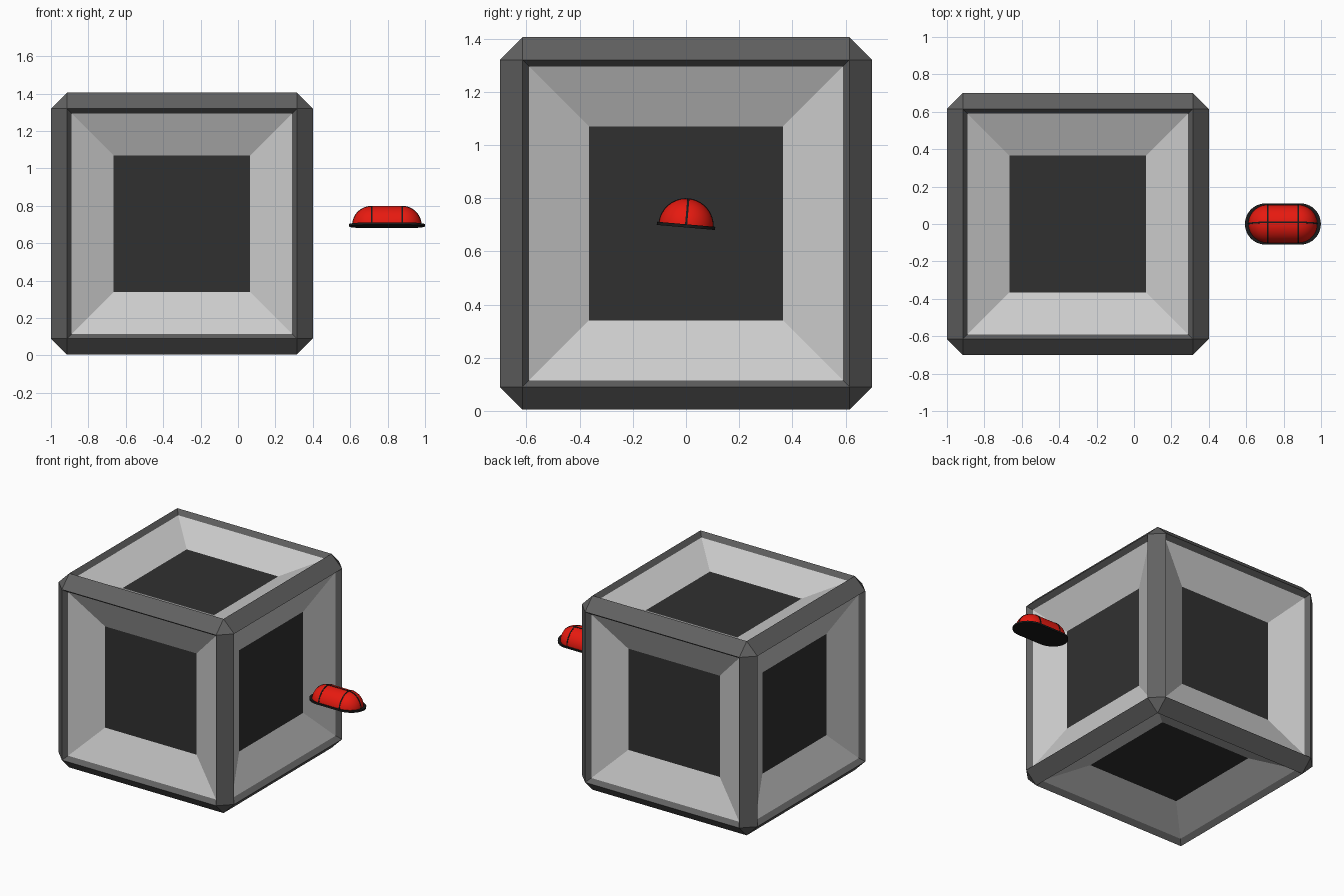
import bpy, bmesh
from math import sin, cos, pi, radians
from mathutils import Vector, Matrix

if "Cube" in bpy.data.objects:
    bpy.data.objects.remove(bpy.data.objects["Cube"])


def material(name, r, g, b):
    m = bpy.data.materials.new(name)
    m.diffuse_color = (r, g, b, 1)
    m.use_nodes = True
    m.node_tree.nodes["Principled BSDF"].inputs["Base Color"].default_value = m.diffuse_color
    return m


dark = material("dark_grey", 0.12, 0.12, 0.12)
light = material("light_grey", 0.55, 0.55, 0.55)
black = material("black", 0.01, 0.01, 0.01)
deep = material("deep_grey", 0.03, 0.03, 0.03)
red = material("red", 0.8, 0.01, 0.005)


def finish(bm, name, mats, matrix, smooth=False):
    bmesh.ops.recalc_face_normals(bm, faces=bm.faces)
    me = bpy.data.meshes.new(name)
    bm.to_mesh(me)
    bm.free()
    for m in mats:
        me.materials.append(m)
    ob = bpy.data.objects.new(name, me)
    bpy.context.collection.objects.link(ob)
    ob.matrix_world = matrix
    if smooth:
        bpy.ops.object.select_all(action='DESELECT')
        ob.select_set(True)
        bpy.context.view_layer.objects.active = ob
        bpy.ops.object.shade_smooth_by_angle(angle=radians(35))
    return ob


def arc(cx, r, a0, a1, n=12):
    return [(cx + r * cos(a0 + (a1 - a0) * i / n), r * sin(a0 + (a1 - a0) * i / n))
            for i in range(n + 1)]


def prism(name, points, offset, mat, matrix):
    """Extrude a closed outline of 3D points along offset."""
    bm = bmesh.new()
    face = bm.faces.new([bm.verts.new(p) for p in points])
    ext = bmesh.ops.extrude_face_region(bm, geom=[face], use_keep_orig=True)
    moved = [e for e in ext["geom"] if isinstance(e, bmesh.types.BMVert)]
    bmesh.ops.translate(bm, verts=moved, vec=Vector(offset))
    return finish(bm, name, [mat], matrix, True)


# Cube body: chamfered edges, a steep rim and a sloped recess on each side
bm = bmesh.new()
bmesh.ops.create_cube(bm, size=1.4)
bmesh.ops.bevel(bm, geom=bm.edges[:], offset=0.085, segments=1, affect='EDGES')
panels = sorted(bm.faces, key=lambda f: f.calc_area())[-6:]
bmesh.ops.inset_individual(bm, faces=panels, thickness=0.025, depth=-0.035,
                           use_even_offset=True)
slopes = bmesh.ops.inset_individual(bm, faces=panels, thickness=0.225, depth=-0.10,
                                    use_even_offset=True)["faces"]
for f in slopes:
    f.material_index = 1
for f in panels:
    f.material_index = 2
finish(bm, "cube_body", [dark, light, deep], Matrix.Translation((-0.3, 0, 0.705)))

# Lamp frame of reference, tilted slightly about x
lamp = Matrix.Translation((0.796, 0, 0.696)) @ Matrix.Rotation(radians(-5), 4, 'X')
HALF, R, BAND = 0.082, 0.102, 0.104

# Lamp dome: half capsule, profile spun half a turn about x
bm = bmesh.new()
prof = arc(HALF, R, 0, pi / 2) + arc(-HALF, R, pi / 2, pi)
vs = [bm.verts.new((x, y, 0)) for x, y in prof]
edges = [bm.edges.new(p) for p in zip(vs, vs[1:])]
bmesh.ops.spin(bm, geom=vs + edges, cent=(0, 0, 0), axis=(1, 0, 0),
               angle=pi, steps=24)
bmesh.ops.remove_doubles(bm, verts=bm.verts, dist=1e-5)
if sum(v.co.z for v in bm.verts) < 0:
    bmesh.ops.scale(bm, verts=bm.verts, vec=(1, 1, -1))
finish(bm, "lamp_dome", [red], lamp, True)

# Lamp base plate: stadium outline
outline = arc(0.093, 0.11, -pi / 2, pi / 2, 20) + arc(-0.093, 0.11, pi / 2, 3 * pi / 2, 20)
prism("lamp_base", [(x, y, -0.006) for x, y in outline], (0, 0, 0.012), black, lamp)

# Guard bands: two across, one lengthwise
for name, x in (("cross_band_left", -HALF), ("cross_band_right", HALF)):
    prism(name, [(x - 0.004, y, z) for y, z in arc(0, BAND, 0, pi, 24)],
          (0.008, 0, 0), black, lamp)
prism("long_band",
      [(x, -0.004, z) for x, z in arc(HALF, BAND, 0, pi / 2) + arc(-HALF, BAND, pi / 2, pi)],
      (0, 0.008, 0), black, lamp)
